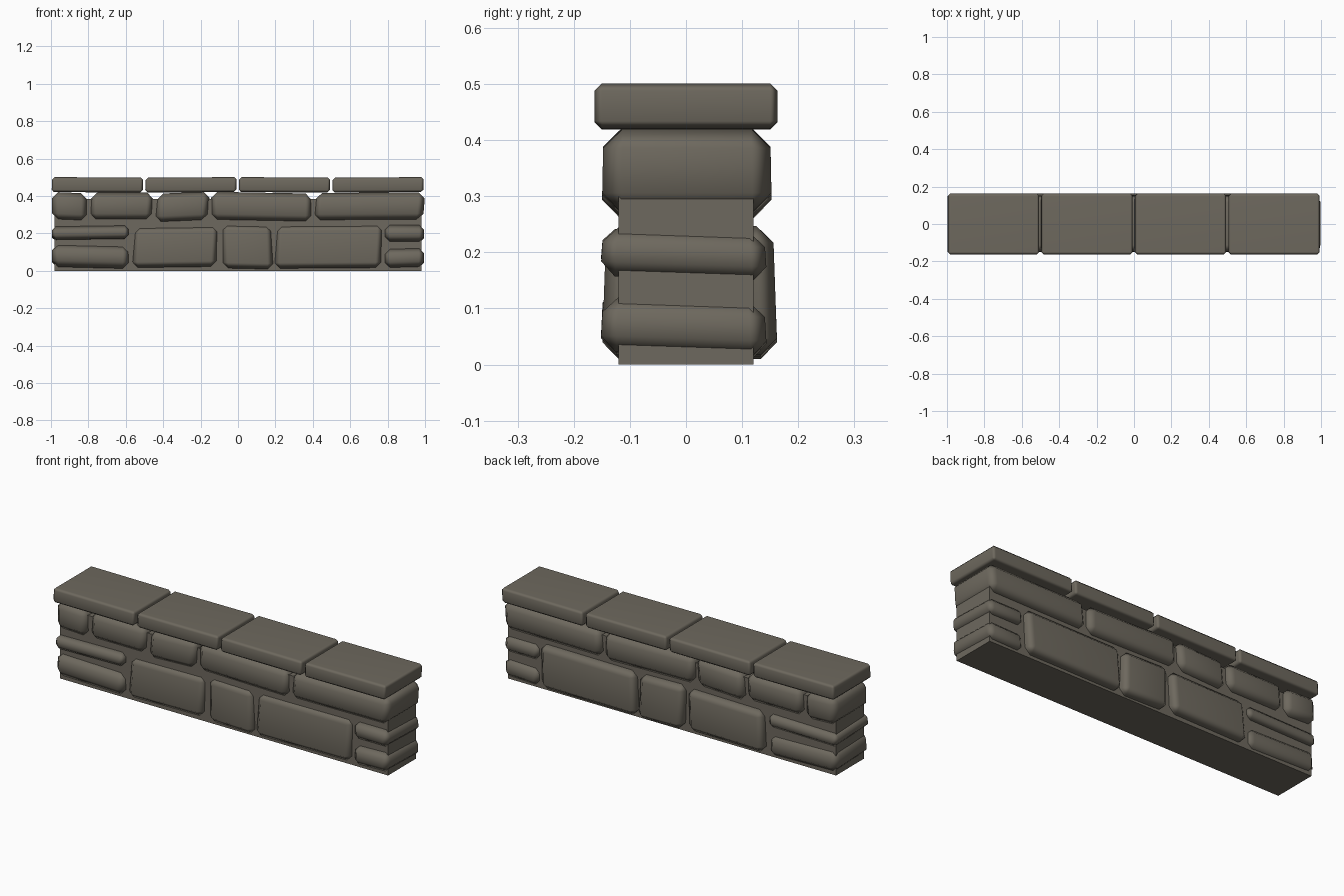
import bpy
import bmesh

cube = bpy.data.objects.get("Cube")
if cube:
    bpy.data.objects.remove(cube, do_unlink=True)

stone = bpy.data.materials.new("grey brown stone")
stone.use_nodes = True
COLOR = (0.155, 0.14, 0.112, 1)
stone.diffuse_color = COLOR
bsdf = stone.node_tree.nodes["Principled BSDF"]
bsdf.inputs["Base Color"].default_value = COLOR
bsdf.inputs["Roughness"].default_value = 0.9


def block(name, x, y, z, chamfer=0, lean=0, tilt=0, roll=0, flare=0):
    """Box between ranges x, y, z; lean shifts its top along x, tilt raises its
    +x end, roll raises its +y side and flare deepens its foot."""
    bm = bmesh.new()
    bmesh.ops.create_cube(bm, size=2)
    for v in bm.verts:
        sx, sy, sz = v.co
        v.co = (x[sx > 0] + lean * sz / 2,
                y[sy > 0] - flare * sy * (sz > 0),
                z[sz > 0] + tilt * sx / 2 + roll * sy / 2)
    if chamfer:
        bmesh.ops.bevel(bm, geom=bm.edges[:], offset=chamfer, segments=1,
                        affect='EDGES', clamp_overlap=True)
    mesh = bpy.data.meshes.new(name)
    bm.to_mesh(mesh)
    bm.free()
    mesh.materials.append(stone)
    obj = bpy.data.objects.new(name, mesh)
    bpy.context.scene.collection.objects.link(obj)
    if chamfer:
        # flat faces with softly shaded chamfers
        mesh.shade_smooth()
        obj.modifiers.new("soft chamfers", 'WEIGHTED_NORMAL')
    return obj


# Mortar core
block("wall_core", (-0.98, 0.98), (-0.12, 0.12), (0, 0.385))

# Upper course
upper = [
    (-0.995, -0.805, 0.27, 0.418, 0.0, -0.008),
    (-0.79, -0.455, 0.272, 0.418, 0.008, 0.0),
    (-0.44, -0.155, 0.264, 0.418, 0.012, 0.012),
    (-0.145, 0.395, 0.266, 0.418, 0.0, -0.01),
    (0.41, 0.995, 0.27, 0.418, 0.012, 0.004),
]
for i, (x0, x1, z0, z1, lean, tilt) in enumerate(upper):
    block(f"upper_stone_{i + 1}", (x0, x1), (-0.15, 0.153), (z0, z1),
          0.034, lean, tilt, flare=0.003)

# Large lower stones
large = [
    (-0.56, -0.11, 0.02, 0.237, 0.012, 0.006),
    (-0.085, 0.185, 0.012, 0.245, -0.008, -0.006),
    (0.2, 0.77, 0.015, 0.245, 0.012, 0.004),
]
for i, (x0, x1, z0, z1, lean, tilt) in enumerate(large):
    block(f"large_stone_{i + 1}", (x0, x1), (-0.15, 0.163), (z0, z1),
          0.03, lean, tilt, flare=0.008)

# Small stacked stones at both ends
ends = [
    ("right_low", -0.995, -0.582, 0.012, 0.135, 0.034, -0.01),
    ("right_high", -0.995, -0.585, 0.165, 0.235, 0.021, 0.006),
    ("left_low", 0.785, 0.995, 0.016, 0.115, 0.028, 0.006),
    ("left_high", 0.785, 0.995, 0.153, 0.24, 0.026, 0.0),
]
for name, x0, x1, z0, z1, chamfer, tilt in ends:
    block(f"{name}_end_stone", (x0, x1), (-0.153, 0.145), (z0, z1),
          chamfer, 0, tilt, roll=-0.01, flare=0.006)

# Coping slabs
for i in range(4):
    x0 = -0.995 + 0.5 * i
    block(f"coping_slab_{i + 1}", (x0, x0 + 0.487), (-0.163, 0.163),
          (0.42, 0.5), 0.013, 0.003, 0.004 * (i % 2) - 0.002)
